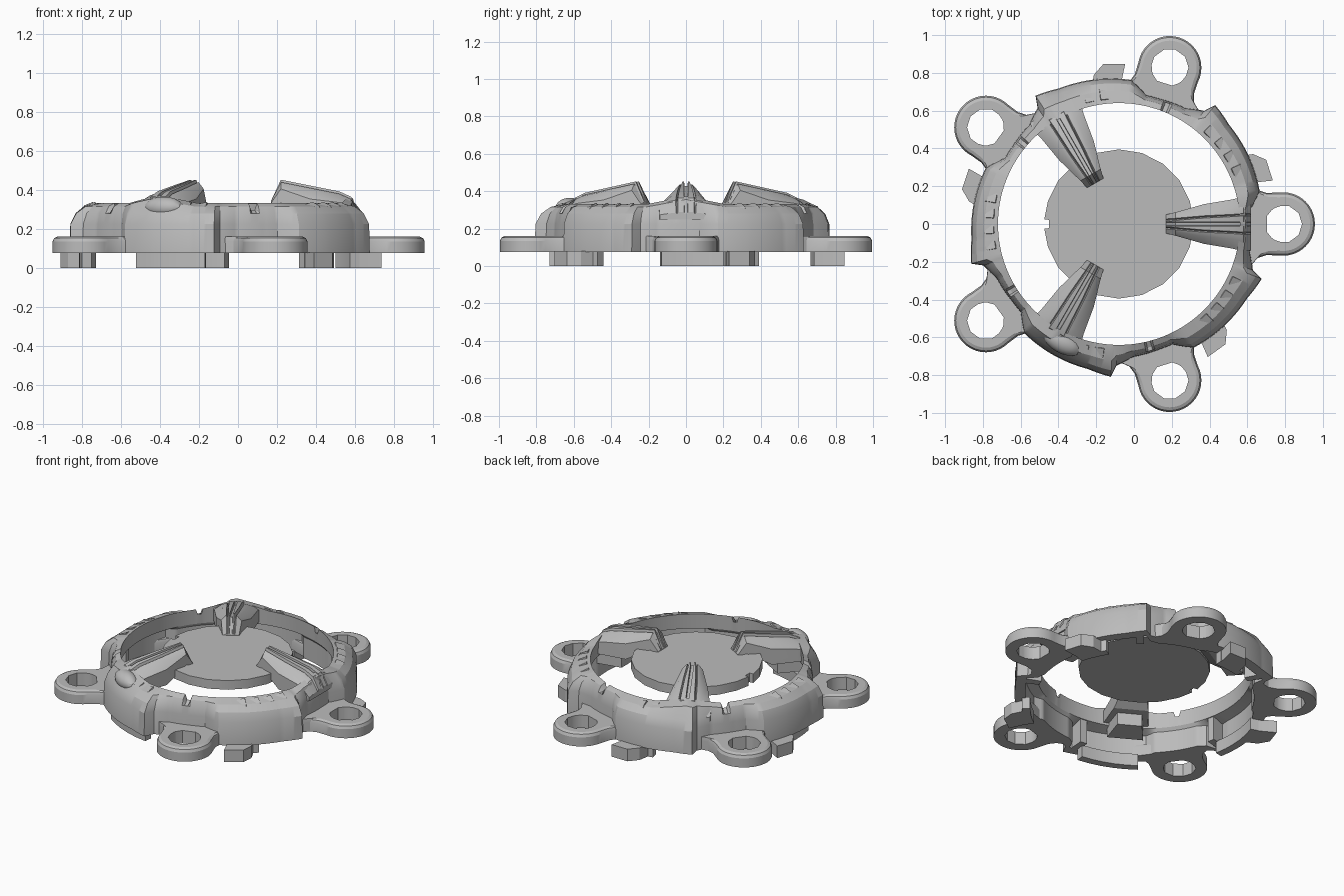
import bpy, bmesh, math
from mathutils import Vector, Matrix

if "Cube" in bpy.data.objects:
    bpy.data.objects.remove(bpy.data.objects["Cube"], do_unlink=True)

grey = bpy.data.materials.new("mid_grey")
grey.use_nodes = True
COLOR = (0.5, 0.5, 0.5, 1)
grey.diffuse_color = COLOR
grey.node_tree.nodes["Principled BSDF"].inputs["Base Color"].default_value = COLOR

CENTER = Vector((-0.08, 0, 0))


def polar(r, deg, z=0.0):
    a = math.radians(deg)
    return Vector((r * math.cos(a), r * math.sin(a), z))


def interp(table, x):
    for (x0, y0), (x1, y1) in zip(table, table[1:]):
        if x0 <= x <= x1:
            return y0 + (y1 - y0) * (x - x0) / (x1 - x0)
    return table[-1][1]


def finish(name, bm, turn=0):
    """Turn a part about the hub axis and make it an object."""
    bmesh.ops.recalc_face_normals(bm, faces=bm.faces)
    bm.transform(Matrix.Translation(CENTER) @ Matrix.Rotation(math.radians(turn), 4, "Z"))
    mesh = bpy.data.meshes.new(name)
    bm.to_mesh(mesh)
    bm.free()
    mesh.materials.append(grey)
    obj = bpy.data.objects.new(name, mesh)
    bpy.context.collection.objects.link(obj)
    bpy.ops.object.select_all(action="DESELECT")
    obj.select_set(True)
    bpy.context.view_layer.objects.active = obj
    bpy.ops.object.shade_smooth_by_angle(angle=math.radians(25))


def loft(name, rows, turn=0, loop=False):
    """Skin closed cross-sections; join the ends or cap them."""
    bm = bmesh.new()
    grid = [[bm.verts.new(p) for p in row] for row in rows]
    n = len(grid[0])
    pairs = list(zip(grid, grid[1:])) + ([(grid[-1], grid[0])] if loop else [])
    for a, b in pairs:
        for i in range(n):
            j = (i + 1) % n
            bm.faces.new((a[i], a[j], b[j], b[i]))
    if not loop:
        bm.faces.new(grid[0])
        bm.faces.new(grid[-1])
    finish(name, bm, turn)


def prism(name, outline, z0, z1, turn=0):
    loft(name, [[Vector((x, y, z)) for x, y in outline] for z in (z0, z1)], turn)


# Ring body: outer wall repeats every 72 degrees, raised near the claws,
# thin below and thicker towards the inner lip
OUTER = [(0, .70), (6, .70), (13, .765), (26, .775), (42, .785), (51, .81),
         (53, .75), (60, .71), (72, .70)]
rows = []
for deg in range(360):
    step = deg % 72
    ro = interp(OUTER, step)
    off_claw = min(deg % 120, 120 - deg % 120)
    top = .333 + .04 * max(0, 1 - off_claw / 18)
    if 66 < step < 70:
        top -= .035
    thick = ro - .64
    inner = max(.66, ro - .065)
    rows.append([polar(ro, deg, .075), polar(ro - .004, deg, .225),
                 polar(ro - thick * .2, deg, .28), polar(ro - thick * .5, deg, top - .017),
                 polar(.64, deg, top), polar(.645, deg, .235),
                 polar(inner, deg, .215), polar(inner, deg, .075)])
loft("ring_body", rows, loop=True)

# Upright ribs inside the ring at its outer corners
for k in range(5):
    rib = [[polar(r, d, z) for r, z in ((.65, .075), (.74, .075), (.74, .25), (.65, .25))]
           for d in (46, 50)]
    loft("inner_rib_%d" % (k + 1), rib, 72 * k)

# Mounting ears with rounded rims and a ten-sided hole
half = [(polar(.168, a) + Vector((.87, 0, 0))).to_2d() for a in range(0, 100, 9)]
half += [Vector((.78, .165)), Vector((.735, .18)), Vector((.69, .23)), Vector((.665, .24)),
         Vector((.665, .10))]
outline = half + [Vector((p.x, -p.y)) for p in reversed(half[1:])]
hub = Vector((.87, 0))


def ear_row(inset, z):
    return [Vector((*(p - (p - hub).normalized() * inset), z)) for p in outline]


def hole_row(z):
    row = []
    for p in outline:
        a = math.degrees(math.atan2(p.y, p.x - hub.x))
        off = math.radians(a % 36 - 18)
        row.append(polar(.1 * math.cos(math.radians(18)) / math.cos(off), a, z)
                   + Vector((hub.x, 0, 0)))
    return row


for k in range(5):
    loft("mounting_ear_%d" % (k + 1),
         [ear_row(0, .075), ear_row(0, .135), ear_row(.008, .152), ear_row(.025, .16),
          hole_row(.16), hole_row(.075)], 72 * k, loop=True)

# Locking lugs: an arc under the ring, most with an outward tab
for k in range(5):
    end = 47 if k in (2, 3) else 32
    arc = [[polar(r, 17 + (end - 17) * i / 5, z)
            for r, z in ((.685, 0), (.735, 0), (.735, .08), (.685, .08))] for i in range(6)]
    loft("locking_lug_%d" % (k + 1), arc, 72 * k)
    if k != 3:
        tab = [(.67, .21), (.72, .22), (.815, .23), (.78, .34), (.71, .37), (.64, .36)]
        prism("locking_tab_%d" % (k + 1), tab, 0, .08, 72 * k)

# Central disc with a small rim notch
disc = [polar(.395, a).to_2d() for a in range(0, 360, 18) if a != 180]
notch = [Vector((-.395, .025)), Vector((-.37, .022)), Vector((-.37, -.022)),
         Vector((-.395, -.025))]
prism("centre_disc", disc[:10] + notch + disc[10:], .27, .33)

# Claws: grooved, tapering wedges that hold the disc
STATIONS = [(.25, .05, .345, .335), (.30, .062, .452, .335), (.45, .105, .422, .25),
            (.60, .13, .392, .25), (.66, .145, .365, .25), (.70, .14, .29, .25)]
for k in range(3):
    rows = []
    for r, w, top, low in STATIONS:
        low = min(low, top - .03)
        side = low + (top - low) * .6
        dip = min(.02, (top - low) * .2)
        g = w * .3
        right = [(w, low), (w, side), (w * .62, top - dip), (g + .012, top - dip * .6),
                 (g + .006, top - dip * 1.3), (g, top), (.010, top), (.008, top - dip * 1.2)]
        section = right + [(-y, z) for y, z in reversed(right)]
        rows.append([Vector((r, y, z)) for y, z in section])
    loft("claw_%d" % (k + 1), rows, 120 * k)
    prism("claw_bracket_%d" % (k + 1),
          [(.50, -.075), (.665, -.11), (.665, .11), (.50, .075)], .17, .3, 120 * k)

# Low jagged ridges along the ring top
for k in range(5):
    for d in (24, 31, 38, 45):
        ridge = [[polar(r, d + e, z) for r, z in
                  ((.655, .31), (.665, hi), (.71, hi - .018), (.735, .28))]
                 for e, hi in ((-3, .325), (2.2, .338), (2.6, .318))]
        loft("ring_ridge", ridge, 72 * k)

# Oval armour hump beside one claw
bm = bmesh.new()
bmesh.ops.create_uvsphere(bm, u_segments=20, v_segments=10, radius=1)
bm.transform(Matrix.Translation((.69, .05, .31)) @ Matrix.Diagonal((.06, .11, .055, 1)))
finish("armour_hump", bm, 240)
